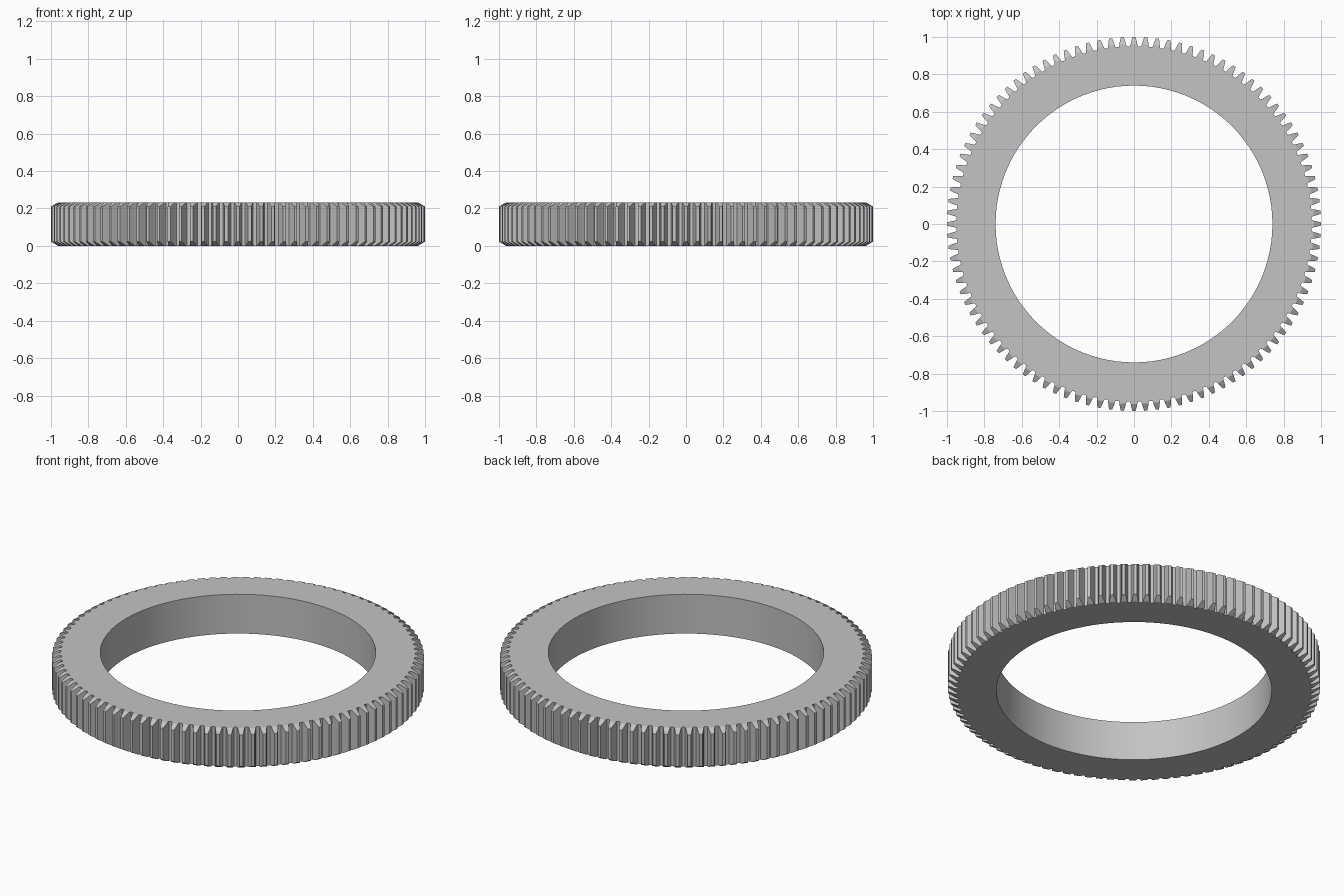
import bpy
import bmesh
from math import cos, sin, pi

cube = bpy.data.objects.get("Cube")
if cube:
    bpy.data.objects.remove(cube, do_unlink=True)

TEETH = 100
HEIGHT = 0.233
BORE, ROOT, CHAMFER, TIP = 0.74, 0.95, 0.962, 1.0
SLOPE = 0.6  # chamfer drop per unit of radius
PITCH = 2 * pi / TEETH

# One tooth: (radius, angle as a fraction of the pitch)
half = [(ROOT, 0.36), (CHAMFER, 0.29), (0.98, 0.23), (TIP, 0.13)]
tooth = [(r, -a) for r, a in half] + [(r, a) for r, a in reversed(half)]
N = len(tooth)

bm = bmesh.new()


def polar(r, angle, z):
    return bm.verts.new((r * cos(angle), r * sin(angle), z))


def rings(top):
    """Toothed outline and bore circle on one end of the gear."""
    outer, inner = [], []
    for i in range(TEETH):
        for r, a in tooth:
            drop = max(0, r - CHAMFER) * SLOPE
            outer.append(polar(r, (i + a) * PITCH, HEIGHT - drop if top else drop))
        inner.append(polar(BORE, i * PITCH, HEIGHT if top else 0))
    return outer, inner


ends = [rings(False), rings(True)]
(lower, bore_low), (upper, bore_up) = ends

# Tooth flanks, tips and gaps
count = len(lower)
for i in range(count):
    j = (i + 1) % count
    bm.faces.new((lower[i], lower[j], upper[j], upper[i]))

# Bore wall
for i in range(TEETH):
    j = (i + 1) % TEETH
    face = bm.faces.new((bore_low[j], bore_low[i], bore_up[i], bore_up[j]))
    face.smooth = True

# Flat ends and bevelled tooth corners
for outer, inner in ends:
    for i in range(TEETH):
        k = i * N
        t = outer[k:k + N]
        j = (i + 1) % TEETH
        bm.faces.new((inner[i], t[-2], t[-1], outer[j * N], outer[j * N + 1], inner[j]))
        bm.faces.new((inner[i], t[1], t[-2]))
        for a in range(1, N // 2 - 1):
            bm.faces.new((t[a], t[a + 1], t[N - 2 - a], t[N - 1 - a]))

bmesh.ops.recalc_face_normals(bm, faces=bm.faces)
mesh = bpy.data.meshes.new("ring_gear")
bm.to_mesh(mesh)
bm.free()
gear = bpy.data.objects.new("ring_gear", mesh)
bpy.context.collection.objects.link(gear)

# Plain grey metal
grey = bpy.data.materials.new("grey_metal")
grey.use_nodes = True
colour = (0.55, 0.55, 0.55, 1)
grey.diffuse_color = colour
grey.node_tree.nodes["Principled BSDF"].inputs["Base Color"].default_value = colour
mesh.materials.append(grey)

# Keep bore smooth and all tooth edges crisp
bpy.context.view_layer.objects.active = gear
gear.select_set(True)
bpy.ops.object.shade_smooth_by_angle(angle=pi / 18)
